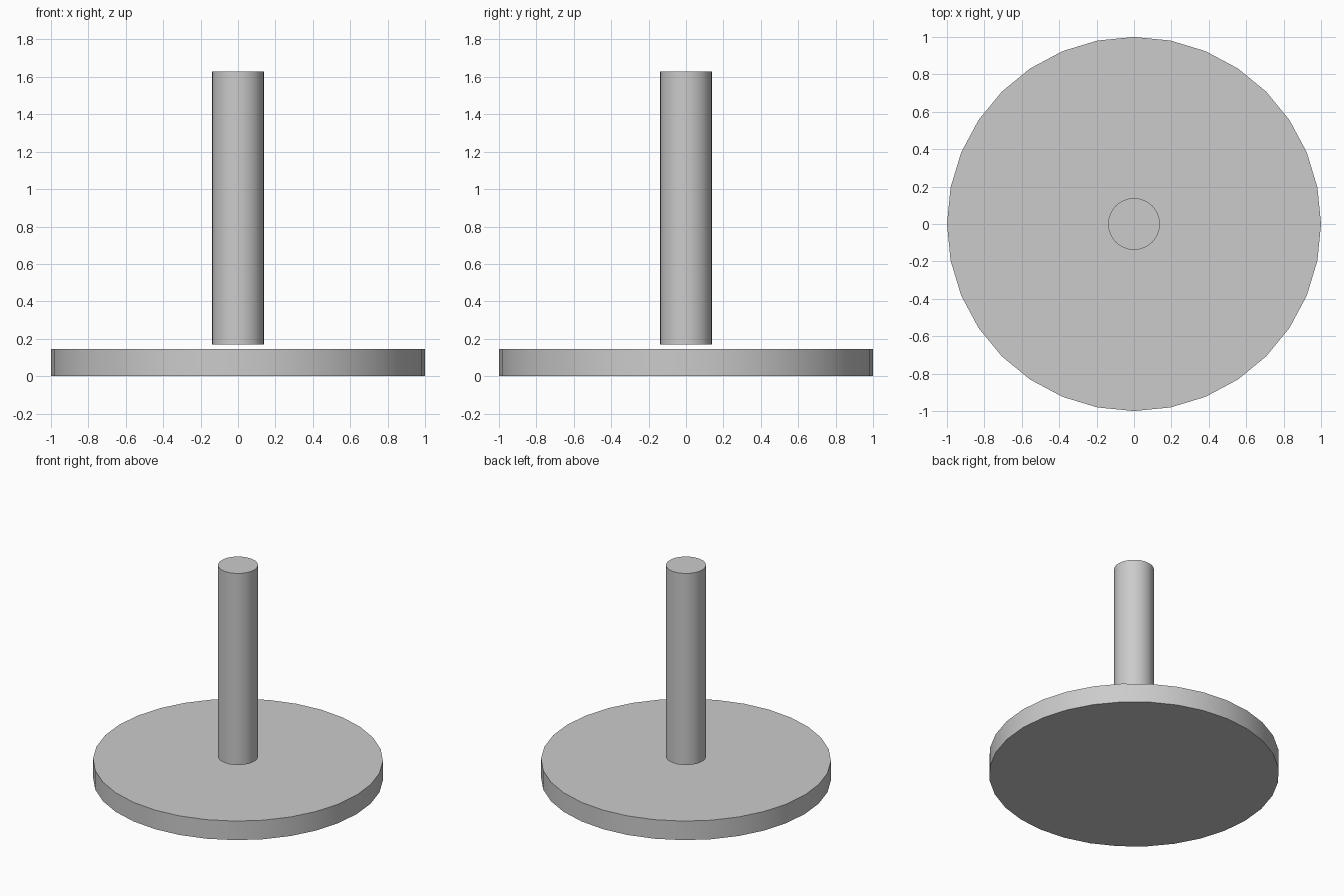
import bpy
import math

cube = bpy.data.objects.get("Cube")
if cube:
    bpy.data.objects.remove(cube, do_unlink=True)

# Single plain grey
grey = bpy.data.materials.new("light_grey")
grey.use_nodes = True
colour = (0.6, 0.6, 0.6, 1)
grey.diffuse_color = colour
grey.node_tree.nodes["Principled BSDF"].inputs["Base Color"].default_value = colour


def cylinder(name, radius, bottom, top):
    """Upright 32-sided cylinder with smooth sides and sharp rims."""
    bpy.ops.mesh.primitive_cylinder_add(
        vertices=32, radius=radius, depth=top - bottom,
        location=(0, 0, (bottom + top) / 2))
    part = bpy.context.object
    part.name = name
    part.data.materials.append(grey)
    bpy.ops.object.shade_smooth_by_angle(angle=math.radians(30))
    return part


# Wide round foot
cylinder("base_disc", 1.0, 0.0, 0.145)
# Post, floating just above the foot
cylinder("post", 0.138, 0.17, 1.628)
